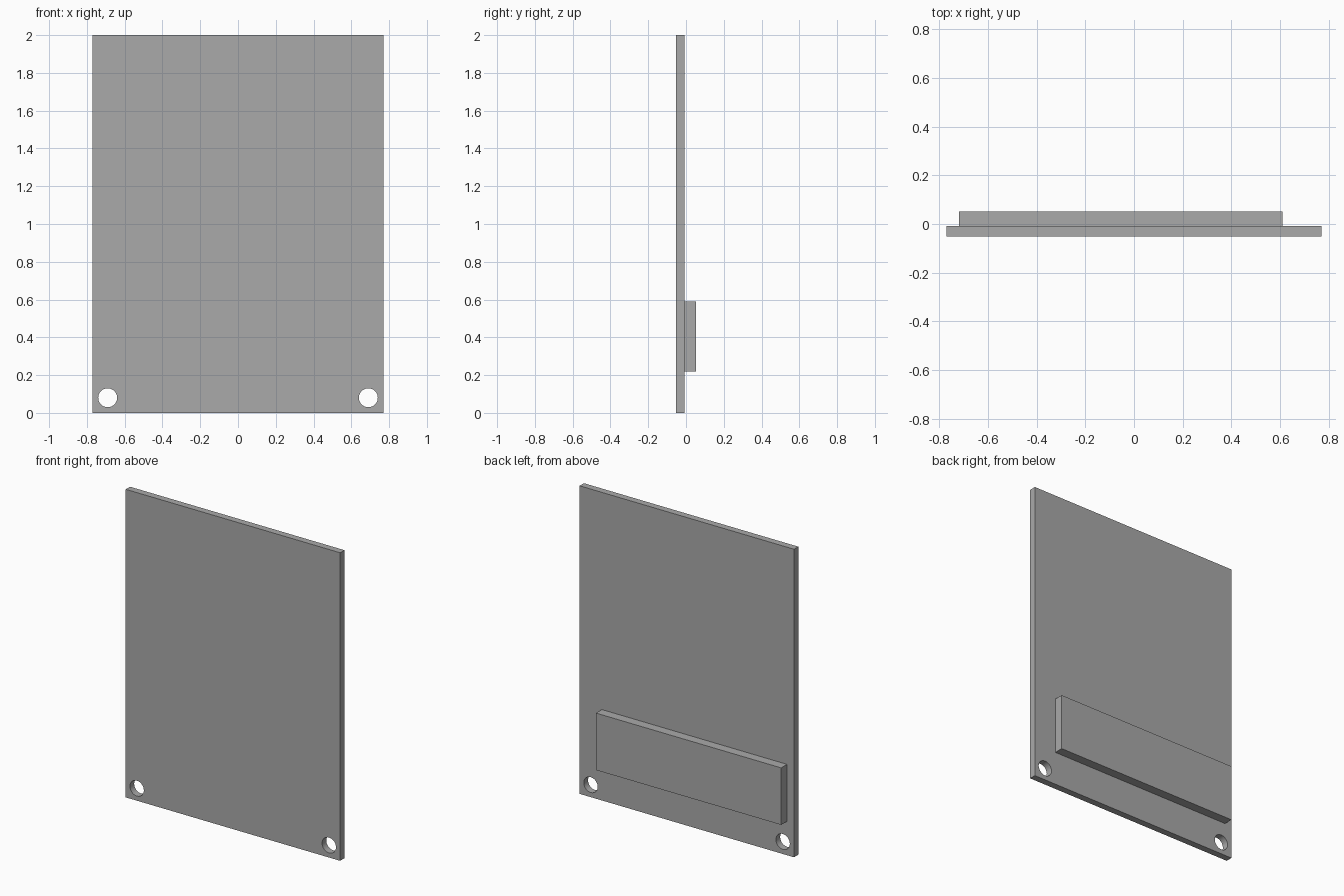
import bpy
import bmesh
from mathutils import Matrix, Vector

cube = bpy.data.objects.get("Cube")
if cube:
    bpy.data.objects.remove(cube, do_unlink=True)

# One plain grey for every part
GREY = (0.4, 0.4, 0.4, 1.0)
grey = bpy.data.materials.new("plain_grey")
grey.use_nodes = True
grey.diffuse_color = GREY
grey.node_tree.nodes["Principled BSDF"].inputs["Base Color"].default_value = GREY


def add_object(name, bm):
    mesh = bpy.data.meshes.new(name)
    bm.to_mesh(mesh)
    bm.free()
    mesh.materials.append(grey)
    obj = bpy.data.objects.new(name, mesh)
    bpy.context.collection.objects.link(obj)
    return obj


def box(name, low, high):
    low, high = Vector(low), Vector(high)
    bm = bmesh.new()
    bmesh.ops.create_cube(bm, size=1, matrix=Matrix.LocRotScale(
        (low + high) / 2, None, high - low))
    return add_object(name, bm)


# Upright panel and the raised block on its back
panel = box("panel", (-0.77, -0.052, 0), (0.77, -0.008, 2))
box("back_block", (-0.72, -0.008, 0.22), (0.61, 0.052, 0.59))

# Round mounting holes through both lower corners
for side, x in (("left", 0.69), ("right", -0.69)):
    bm = bmesh.new()
    bmesh.ops.create_cone(
        bm, cap_ends=True, segments=48, radius1=0.05, radius2=0.05, depth=0.3,
        matrix=Matrix.Translation((x, 0, 0.08)) @ Matrix.Rotation(1.5707963, 4, "X"))
    cutter = add_object(side + "_hole_cutter", bm)
    cutter.hide_render = True
    cutter.hide_viewport = True
    cut = panel.modifiers.new(side + "_hole", "BOOLEAN")
    cut.operation = "DIFFERENCE"
    cut.solver = "EXACT"
    cut.object = cutter

# Smooth hole walls, sharp panel edges
bpy.context.view_layer.update()
evaluated = panel.evaluated_get(bpy.context.evaluated_depsgraph_get())
finished = bpy.data.meshes.new_from_object(evaluated)
panel.modifiers.clear()
panel.data = finished
bpy.ops.object.select_all(action="DESELECT")
panel.select_set(True)
bpy.context.view_layer.objects.active = panel
bpy.ops.object.shade_smooth_by_angle()
for obj in [o for o in bpy.data.objects if o.name.endswith("_hole_cutter")]:
    bpy.data.objects.remove(obj, do_unlink=True)
